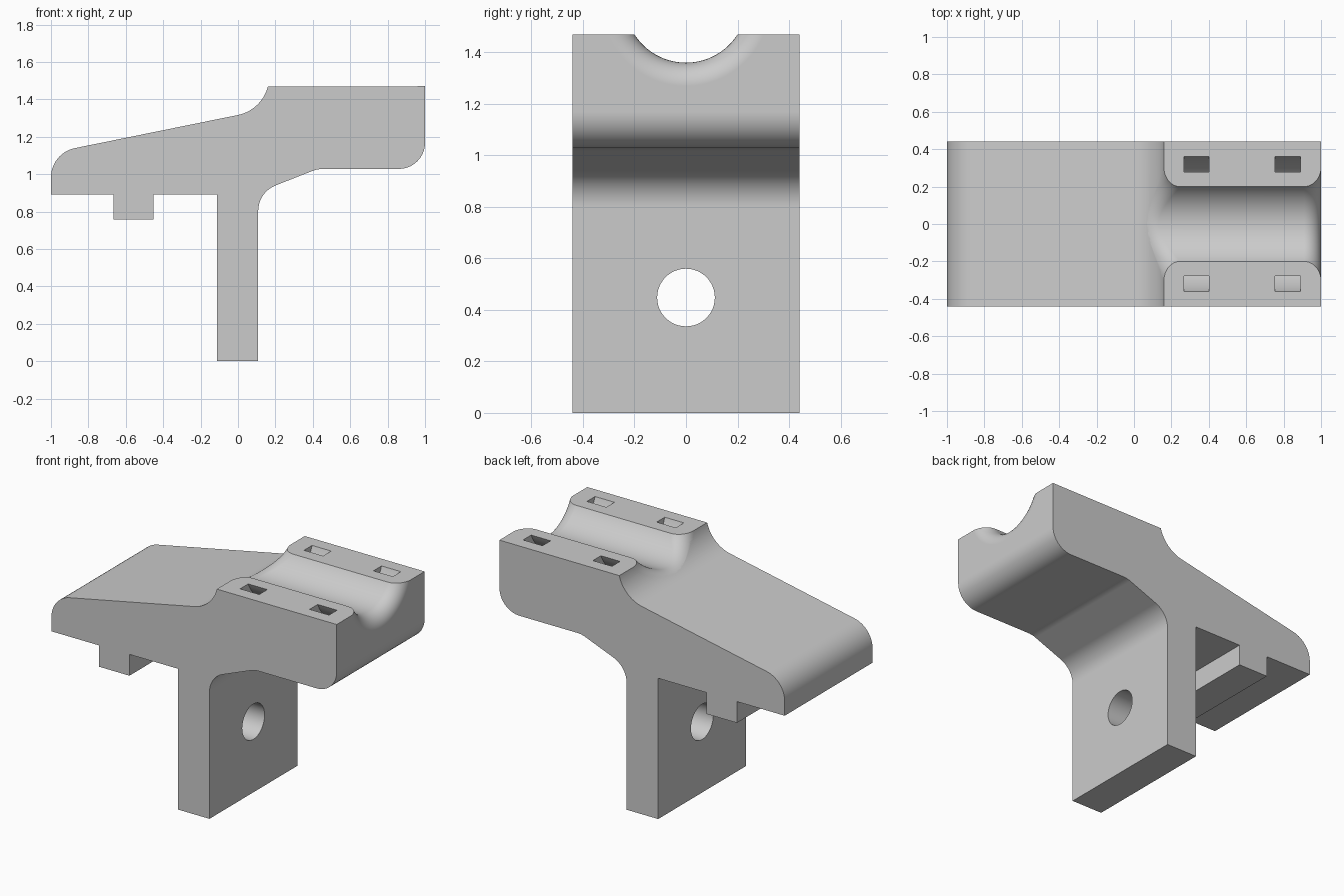
import bpy, bmesh, math
from mathutils import Vector

cube = bpy.data.objects.get("Cube")
if cube:
    bpy.data.objects.remove(cube, do_unlink=True)

grey = bpy.data.materials.new("plain grey")
grey.use_nodes = True
GREY = (0.6, 0.6, 0.6, 1)
grey.diffuse_color = GREY
grey.node_tree.nodes["Principled BSDF"].inputs["Base Color"].default_value = GREY

HALF_Y, TOP_Z = 0.44, 1.47
AXIS_Z, GROOVE_R, FLARE = 1.597, 0.237, 0.09     # cradle groove around an x axis
WALL_X, WALL_Z, WALL_R = -0.042, 1.52, 0.208     # concave step up to the cradle


def rounded(a, c, b, d, n=10):
    """Arc replacing corner c between a and b, starting d away from it."""
    a, c, b = Vector(a), Vector(c), Vector(b)
    u, v = (a - c).normalized(), (b - c).normalized()
    half = u.angle(v) / 2
    centre = c + (u + v).normalized() * d / math.cos(half)
    p, q = c + u * d - centre, c + v * d - centre
    turn = math.pi - 2 * half
    return [centre + (p * math.sin((1 - i / n) * turn) + q * math.sin(i / n * turn))
            / math.sin(turn) for i in range(n + 1)]


def skin(name, rings):
    """Solid through a row of equal rings, capped at both ends."""
    bm = bmesh.new()
    rows = [[bm.verts.new(p) for p in ring] for ring in rings]
    count = len(rows[0])
    for r, s in zip(rows, rows[1:]):
        for i in range(count):
            j = (i + 1) % count
            bm.faces.new((r[i], r[j], s[j], s[i]))
    bm.faces.new(rows[0])
    bm.faces.new(rows[-1])
    bmesh.ops.recalc_face_normals(bm, faces=bm.faces)
    mesh = bpy.data.meshes.new(name)
    bm.to_mesh(mesh)
    bm.free()
    mesh.materials.append(grey)
    obj = bpy.data.objects.new(name, mesh)
    bpy.context.collection.objects.link(obj)
    return obj


def around(x, r, t):
    """Point at radius r and angle t from straight down, around the groove axis."""
    return (x, r * math.sin(t), AXIS_Z - r * math.cos(t))


def angles(limit, n):
    return [math.radians(limit * (2 * i / n - 1)) for i in range(n + 1)]


# Bracket body: side profile extruded across the width
under, knee, ledge = (0.108, 0.903), (0.425, 1.028), (1, 1.028)
nose = (-1, 1.113)
profile = [(-1, 0.892), (-0.665, 0.892), (-0.665, 0.757), (-0.453, 0.757),
           (-0.453, 0.892), (-0.113, 0.892), (-0.113, 0), (0.108, 0)]
profile += rounded((0.108, 0), under, knee, 0.1)
profile += rounded(under, knee, ledge, 0.03, 6)
profile += rounded(knee, ledge, (1, TOP_Z), 0.14)
profile += [(1, TOP_Z)]
for i in range(25):
    a = math.radians(76 + (12 - 76) * i / 24)
    profile.append((WALL_X + WALL_R * math.sin(a), WALL_Z - WALL_R * math.cos(a)))
profile += rounded((0, 1.317), nose, (-1, 0.9), 0.13, 14)
body = skin("bracket_body", [[(x, y, z) for x, z in profile] for y in (-HALF_Y, HALF_Y)])


# Cradle groove cutter: round trough with flared ends
def wall(r, t):
    dz = min(AXIS_Z - r * math.cos(t) - WALL_Z, 0)
    return Vector((WALL_X + math.sqrt(WALL_R ** 2 - dz ** 2), r))


def groove_ring(t):
    corner = wall(GROOVE_R, t)
    rise = min((corner.x - WALL_X) / WALL_R, 0.996)
    slope = math.atan(math.tan(math.asin(rise)) / math.cos(t))
    reach = 0.1 * math.tan(slope / 2) * math.sin(slope)
    foot = wall(GROOVE_R + reach, t)
    end = (1, GROOVE_R)
    pts = [(-0.2, 0.05)]
    pts += rounded(foot, corner, end, (foot - corner).length)
    pts += rounded(corner, end, (1, 1), FLARE)
    pts += [(1.1, GROOVE_R + FLARE), (1.1, 0.05)]
    return [around(x, r, t) for x, r in pts]


cutters = [skin("groove_cutter", [groove_ring(t) for t in angles(75, 60)])]

# Curved strap tunnels passing under the groove
for x0, x1 in ((0.267, 0.401), (0.754, 0.89)):
    cutters.append(skin("strap_tunnel_cutter", [
        [around(x, r, t) for x, r in ((x0, 0.307), (x1, 0.307), (x1, 0.382), (x0, 0.382))]
        for t in angles(80, 40)]))

# Bolt hole through the leg
hole = [(0.112 * math.cos(a), 0.448 + 0.112 * math.sin(a))
        for a in (math.tau * i / 48 for i in range(48))]
cutters.append(skin("bolt_hole_cutter", [[(x, y, z) for y, z in hole] for x in (-0.3, 0.3)]))

# Cut, apply, then shade smooth with sharp edges kept
bpy.ops.object.select_all(action="DESELECT")
body.select_set(True)
bpy.context.view_layer.objects.active = body
for cutter in cutters:
    mod = body.modifiers.new("cut", "BOOLEAN")
    mod.operation, mod.solver, mod.object = "DIFFERENCE", "EXACT", cutter
    bpy.ops.object.modifier_apply(modifier=mod.name)
    bpy.data.objects.remove(cutter, do_unlink=True)
bpy.ops.object.shade_smooth_by_angle(angle=math.radians(30))
weighted = body.modifiers.new("even_shading", "WEIGHTED_NORMAL")
weighted.keep_sharp = True
